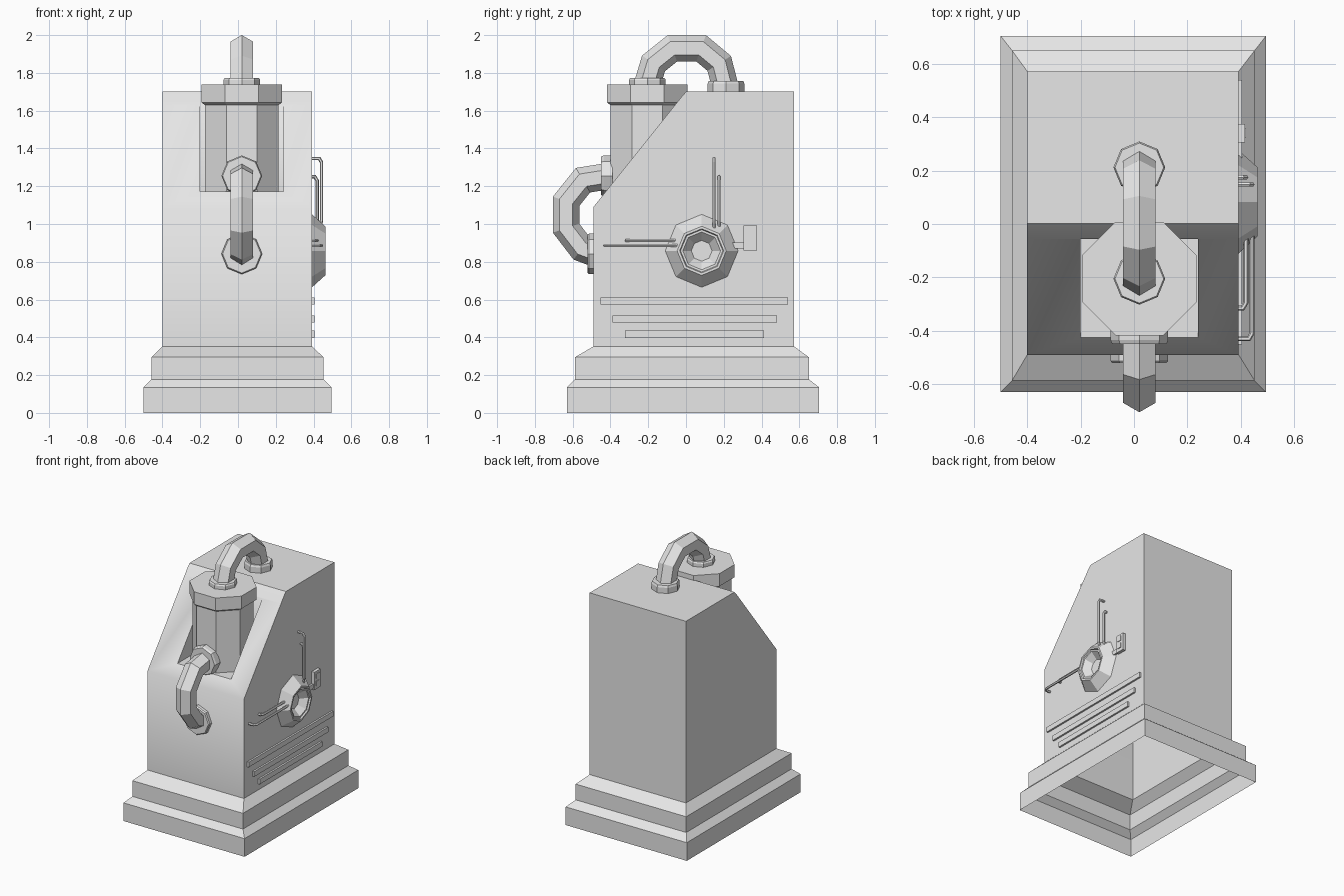
import bpy, bmesh
from math import cos, sin, pi, radians
from mathutils import Vector, Matrix

if "Cube" in bpy.data.objects:
    bpy.data.objects.remove(bpy.data.objects["Cube"])

GREY = (0.8, 0.8, 0.8, 1)
mat = bpy.data.materials.new("light grey")
mat.use_nodes = True
mat.diffuse_color = GREY
mat.node_tree.nodes["Principled BSDF"].inputs["Base Color"].default_value = GREY

CX = 0.02       # centre line of the pipework
SIDE = 0.392    # left wall of the housing


def finish(name, bm, fix=True):
    if fix:
        bmesh.ops.recalc_face_normals(bm, faces=bm.faces)
    me = bpy.data.meshes.new(name)
    bm.to_mesh(me)
    bm.free()
    me.materials.append(mat)
    ob = bpy.data.objects.new(name, me)
    bpy.context.collection.objects.link(ob)
    return ob


def loft(name, rings, caps=True):
    """Bridge equal-sized closed rings of points."""
    bm = bmesh.new()
    loops = [[bm.verts.new(p) for p in r] for r in rings]
    n = len(loops[0])
    for a, b in zip(loops, loops[1:]):
        for i in range(n):
            j = (i + 1) % n
            bm.faces.new((a[i], a[j], b[j], b[i]))
    if caps:
        bm.faces.new(loops[0])
        bm.faces.new(loops[-1])
    return finish(name, bm)


def box(name, lo, hi):
    bm = bmesh.new()
    lo, hi = Vector(lo), Vector(hi)
    m = Matrix.Translation((lo + hi) / 2) @ Matrix.Diagonal((*(hi - lo), 1))
    bmesh.ops.create_cube(bm, size=1, matrix=m)
    return finish(name, bm)


def lathe(name, loc, axis, profile, phase=0, sides=8):
    """Faceted turned part; profile is (radius, distance along axis)."""
    m = Matrix.Translation(loc) @ Vector(axis).to_track_quat('Z', 'Y').to_matrix().to_4x4()
    angs = [phase + 2 * pi * i / sides for i in range(sides)]
    return loft(name, [[m @ Vector((r * cos(a), r * sin(a), h)) for a in angs]
                       for r, h in profile])


def sweep(name, path, side, radius, sides=6):
    """Faceted tube along a planar path whose plane normal is side."""
    pts, side = [Vector(p) for p in path], Vector(side)
    rings = []
    for i, p in enumerate(pts):
        d1 = (p - pts[max(i - 1, 0)]).normalized()
        d2 = (pts[min(i + 1, len(pts) - 1)] - p).normalized()
        t = (d1 + d2).normalized()
        n = side.cross(t) / max(t.dot(d1 if i else d2), 0.5)
        angs = [pi / 2 + 2 * pi * k / sides for k in range(sides)]
        rings.append([p + radius * (cos(a) * side + sin(a) * n) for a in angs])
    return loft(name, rings)


# Stepped plinth, open underneath
steps = [(-.5, .495, -.63, .705, 0), (-.5, .495, -.63, .705, .135),
         (-.457, .452, -.587, .65, .178), (-.457, .452, -.587, .65, .295),
         (-.4, SIDE, -.49, .572, .352)]
loft("plinth", [[(x0, y0, z), (x1, y0, z), (x1, y1, z), (x0, y1, z)]
                for x0, x1, y0, y1, z in steps], caps=False)

# Housing with sloped front, softened crest and a well cut into the slope
outline = [(-.49, .352), (-.49, 1.09), (-.055, 1.634), (-.023, 1.674),
           (.002, 1.702), (.07, 1.702), (.572, 1.702), (.572, .352)]
housing = loft("housing", [[(x, y, z) for y, z in outline] for x in (-.4, SIDE)])
well = box("well_cutter", (-.2, -.425, 1.172), (.24, -.057, 1.95))
cut = housing.modifiers.new("well", 'BOOLEAN')
cut.operation, cut.object, cut.solver = 'DIFFERENCE', well, 'EXACT'
bpy.context.view_layer.objects.active = housing
housing.select_set(True)
bpy.ops.object.modifier_apply(modifier=cut.name)
bpy.data.objects.remove(well)
bm = bmesh.new()
bm.from_mesh(housing.data)
bmesh.ops.delete(bm, geom=[f for f in bm.faces if f.calc_center_median().z < .36],
                 context='FACES')
bm.to_mesh(housing.data)
bm.free()
bpy.ops.object.shade_smooth_by_angle(angle=radians(40))

# Tank standing in the well
TY = -.205
lathe("tank", (CX, TY, 1.172), (0, 0, 1), [(.211, 0), (.211, .47)], pi / 8)
lathe("tank_cap", (CX, TY, 1.63), (0, 0, 1),
      [(.212, 0), (.231, .014), (.231, .108)], pi / 8)

# Bent pipes and their flanges
top_path = [(TY, 1.74), (-.172, 1.85), (-.072, 1.93), (.08, 1.93), (.176, 1.85), (.212, 1.71)]
front_path = [(-.4, 1.255), (-.545, 1.232), (-.635, 1.12), (-.635, .978), (-.552, .87), (-.485, .845)]
for name, path in (("top_pipe", top_path), ("front_pipe", front_path)):
    sweep(name, [(CX, y, z) for y, z in path], (1, 0, 0), .07)
for name, y, z, axis, r, h in (
        ("cap_flange", TY, 1.735, (0, 0, 1), .097, .038),
        ("roof_flange", .212, 1.7, (0, 0, 1), .097, .058),
        ("tank_flange", -.39, 1.255, (0, -1, 0), .108, .06),
        ("front_flange", -.488, .842, (0, -1, 0), .108, .033)):
    lathe(name, (CX, y, z), axis, [(r, 0), (r, h * .75), (r * .94, h)])

# Octagonal funnel socket on the left wall
DY, DZ = .083, .858
lathe("socket", (SIDE, DY, DZ), (1, 0, 0),
      [(.193, 0), (.13, .07), (.117, .07), (.112, .06), (.1, .06), (.055, .012)])

# Thin tubes running from the socket, each hooking back into the wall
for name, y, top, out in (("long_upright_tube", .148, 1.347, .05),
                          ("short_upright_tube", .175, 1.25, .027)):
    x = SIDE + out
    sweep(name, [(x - .01, y, .97), (x, y, 1.02), (x, y, top - .02),
                 (x - .012, y, top), (SIDE - .01, y, top)], (0, 1, 0), .009)
for name, z, end, out in (("long_level_tube", .886, -.43, .05),
                          ("short_level_tube", .912, -.315, .027)):
    x = SIDE + out
    sweep(name, [(x, -.03, z), (x, end + .02, z),
                 (x - .012, end, z), (SIDE - .01, end, z)], (0, 0, 1), .009)

# Small switch box joined to the socket
box("switch_box", (SIDE - .01, .305, .86), (.415, .375, .992))
box("switch_stem", (SIDE - .01, .24, .87), (.405, .31, .902))
for i, z in enumerate((.885, .94)):
    box(f"switch_plate_{i + 1}", (.41, .322, z), (.42, .358, z + .035))

# Raised trim strips
for i, (y0, y1, z) in enumerate(((-.452, .54, .573), (-.388, .482, .478), (-.323, .412, .397))):
    box(f"trim_strip_{i + 1}", (SIDE - .01, y0, z), (.405, y1, z + .038))
